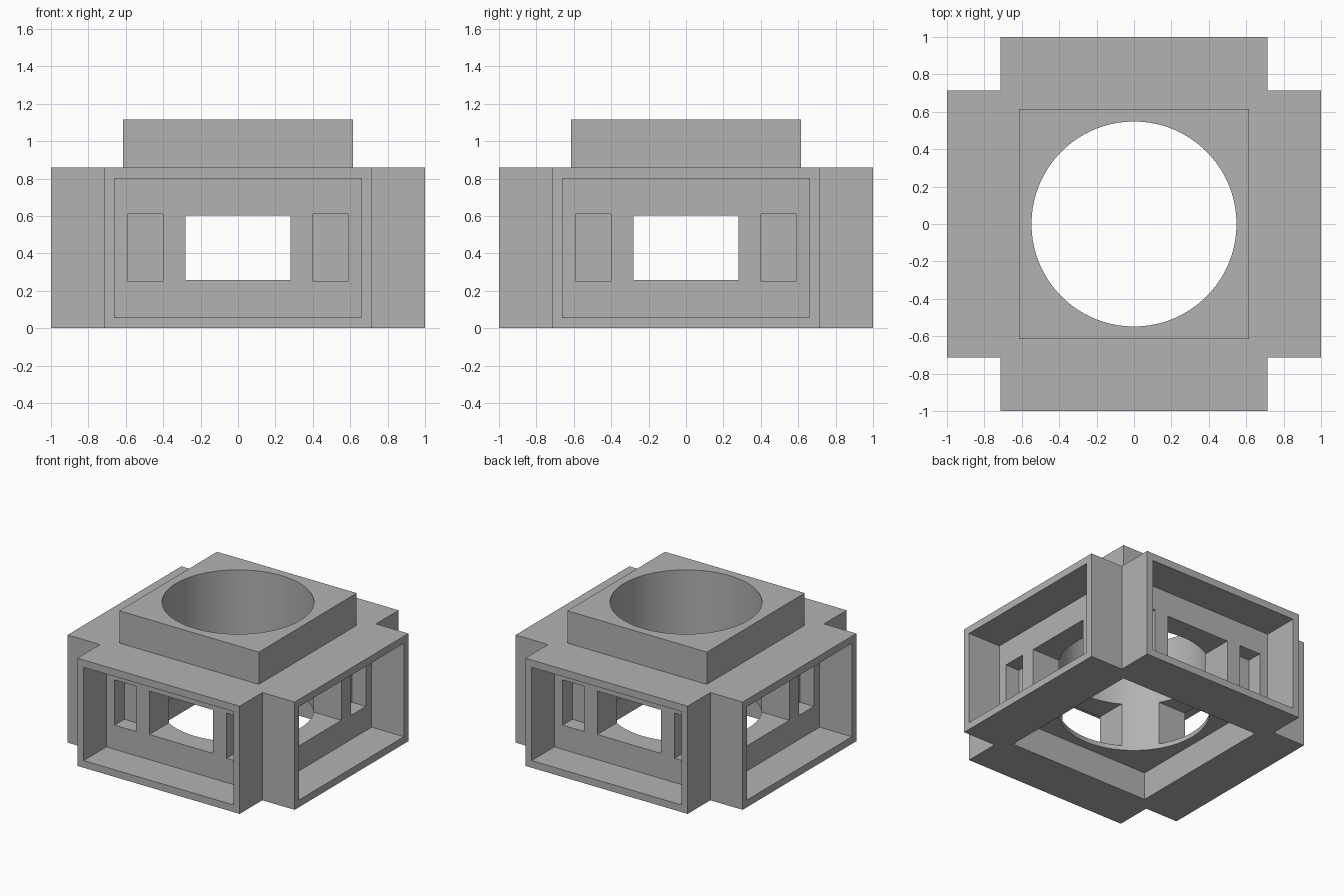
import bpy
import bmesh
from math import pi
from mathutils import Matrix

if "Cube" in bpy.data.objects:
    bpy.data.objects.remove(bpy.data.objects["Cube"], do_unlink=True)

ARM, INNER, HEIGHT = 1.0, 0.715, 0.858    # cross-shaped body
COLLAR, TOP = 0.615, 1.115                # square collar
BORE = 0.548                              # round hole radius

grey = bpy.data.materials.new("warm_grey")
grey.use_nodes = True
grey.diffuse_color = (0.45, 0.45, 0.45, 1)
grey.node_tree.nodes["Principled BSDF"].inputs["Base Color"].default_value = (0.45, 0.45, 0.45, 1)


def add_object(name, bm):
    bmesh.ops.recalc_face_normals(bm, faces=bm.faces)
    mesh = bpy.data.meshes.new(name)
    bm.to_mesh(mesh)
    bm.free()
    mesh.materials.append(grey)
    obj = bpy.data.objects.new(name, mesh)
    bpy.context.collection.objects.link(obj)
    return obj


def box(name, x0, x1, y0, y1, z0, z1, turn=0):
    bm = bmesh.new()
    place = Matrix.Translation(((x0 + x1) / 2, (y0 + y1) / 2, (z0 + z1) / 2))
    size = Matrix.Diagonal((x1 - x0, y1 - y0, z1 - z0, 1))
    bmesh.ops.create_cube(bm, size=1, matrix=Matrix.Rotation(turn, 4, 'Z') @ place @ size)
    return add_object(name, bm)


def combine(target, tool, operation):
    tool.hide_render = True
    mod = target.modifiers.new(tool.name, 'BOOLEAN')
    mod.operation, mod.solver, mod.object = operation, 'EXACT', tool
    bpy.ops.object.select_all(action='DESELECT')
    target.select_set(True)
    bpy.context.view_layer.objects.active = target
    bpy.ops.object.modifier_apply(modifier=mod.name)
    bpy.data.objects.remove(tool, do_unlink=True)


# Cross-shaped body, extruded from its plan
quarter = [(INNER, -ARM), (INNER, -INNER), (ARM, -INNER)]
bm = bmesh.new()
plan = []
for i in range(4):
    spin = Matrix.Rotation(i * pi / 2, 4, 'Z')
    for x, y in quarter:
        vert = bm.verts.new((x, y, 0))
        vert.co = spin @ vert.co
        plan.append(vert)
base = bm.faces.new(plan)
raised = bmesh.ops.extrude_face_region(bm, geom=[base])["geom"]
bmesh.ops.translate(bm, vec=(0, 0, HEIGHT),
                    verts=[v for v in raised if isinstance(v, bmesh.types.BMVert)])
body = add_object("module_body", bm)

# Square collar on top and matching socket underneath
combine(body, box("collar", -COLLAR, COLLAR, -COLLAR, COLLAR, 0.5, TOP), 'UNION')
combine(body, box("socket", -0.62, 0.62, -0.62, 0.62, -0.2, 0.22), 'DIFFERENCE')

# Vertical round bore
bm = bmesh.new()
bmesh.ops.create_cone(bm, cap_ends=True, segments=128, radius1=BORE, radius2=BORE, depth=4)
combine(body, add_object("bore", bm), 'DIFFERENCE')

# Each side: framed recess, window into the bore, two shallow pockets
for i in range(4):
    turn = i * pi / 2
    combine(body, box("recess", -0.66, 0.66, -1.2, -INNER, 0.057, 0.8, turn), 'DIFFERENCE')
    combine(body, box("window", -0.28, 0.28, -0.9, -0.3, 0.257, 0.603, turn), 'DIFFERENCE')
    for x0, x1 in ((-0.587, -0.4), (0.4, 0.587)):
        combine(body, box("pocket", x0, x1, -0.9, -0.592, 0.25, 0.61, turn), 'DIFFERENCE')

bpy.ops.object.shade_smooth_by_angle(angle=pi / 6)
